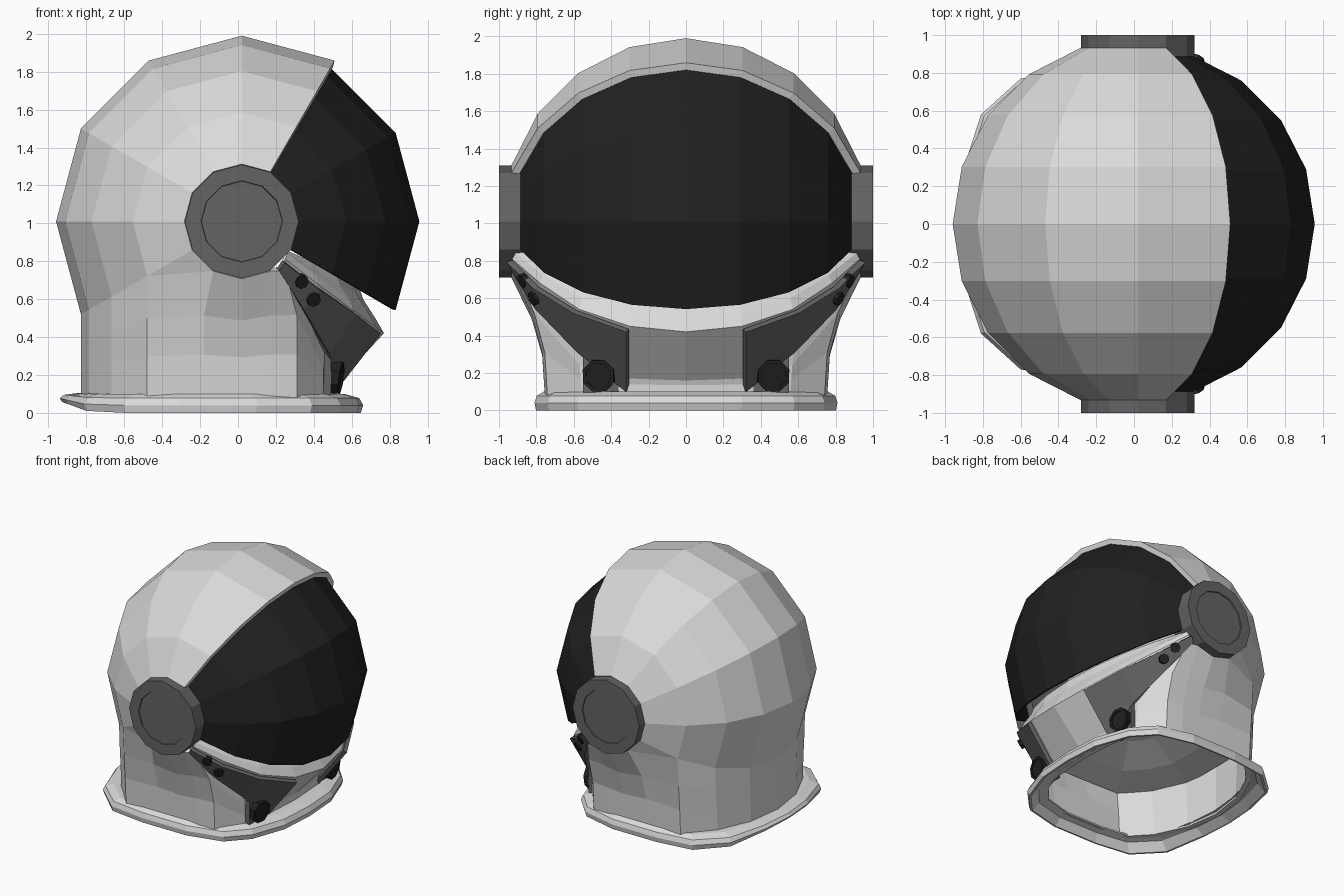
import bpy, bmesh
from math import sin, cos, radians, pi
from mathutils import Vector

cube = bpy.data.objects.get("Cube")
if cube:
    bpy.data.objects.remove(cube)

CX, CZ = 0.02, 1.01          # dome centre
CORE = Vector((0, 0, 0.9))   # faces are turned away from this point


def material(name, value):
    m = bpy.data.materials.new(name)
    m.use_nodes = True
    col = (value, value, value, 1)
    m.diffuse_color = col
    m.node_tree.nodes["Principled BSDF"].inputs["Base Color"].default_value = col
    return m


WHITE = material("shell white", 0.7)
GREY = material("fitting grey", 0.127)
BLACK = material("visor black", 0.0145)


def finish(bm, name, mat, outward=False, thick=0, offset=-1):
    bmesh.ops.remove_doubles(bm, verts=bm.verts, dist=0.0005)
    if outward:
        bm.normal_update()
        for f in bm.faces:
            if f.normal.dot(f.calc_center_median() - CORE) < 0:
                f.normal_flip()
    else:
        bmesh.ops.recalc_face_normals(bm, faces=bm.faces)
    me = bpy.data.meshes.new(name)
    bm.to_mesh(me)
    bm.free()
    me.materials.append(mat)
    ob = bpy.data.objects.new(name, me)
    bpy.context.collection.objects.link(ob)
    if thick:
        mod = ob.modifiers.new("thickness", "SOLIDIFY")
        mod.thickness, mod.offset = thick, offset
        mod.use_even_offset = True
    return ob


def grid(bm, rows, wrap=False):
    """Skin a list of equally long point rows."""
    vs = [[bm.verts.new(p) for p in row] for row in rows]
    n = len(rows[0])
    for a, b in zip(vs, vs[1:]):
        for i in range(n if wrap else n - 1):
            j = (i + 1) % n
            bm.faces.new((a[i], a[j], b[j], b[i]))


def ball(r, ang, lat):
    """Point on the dome, which has its poles on the y axis."""
    a, l = radians(ang), radians(lat)
    return (CX + r * cos(l) * cos(a), r * sin(l), CZ + r * cos(l) * sin(a))


def mirror_y(pts):
    return [(x, -y, z) for x, y, z in reversed(pts)]


def disc(name, mat, centre, axis, r, depth, sides, inset=0, spin=0):
    """Prism with an optional recessed centre on its outer face."""
    bm = bmesh.new()
    ring = [(r, -depth / 2), (r, depth / 2)]
    if inset:
        ring += [(inset, depth / 2), (inset * 0.99, depth / 2 - 0.008)]
    rot = Vector(axis).to_track_quat("Z", "Y")
    rows = []
    for rad, h in ring:
        rows.append([Vector(centre) + rot @ Vector((
            rad * cos(2 * pi * i / sides + spin), rad * sin(2 * pi * i / sides + spin), h))
            for i in range(sides)])
    grid(bm, rows, wrap=True)
    bmesh.ops.holes_fill(bm, edges=[e for e in bm.edges if e.is_boundary], sides=0)
    return finish(bm, name, mat)


# Dome and neck shell
R = 0.98
lats = range(-72, 73, 18)
bm = bmesh.new()
grid(bm, [[ball(R, a, l) for l in lats] for a in range(60, 211, 30)])
for s in (1, -1):
    corner = [ball(R, 210, s * 54), ball(R, 210, s * 72), ball(R, 240, s * 72)]
    bm.faces.new([bm.verts.new(p) for p in corner])


def neck_column(top, foot_x, spread):
    """Points down the neck; spread narrows y at each level."""
    x, y, z = top
    return [top] + [(foot_x, y * k, z + (0.08 - z) * t)
                    for k, t in zip(spread, (0.35, 0.66, 1))]


back = [ball(R, 210, l) for l in range(-54, 55, 18)]
columns = [neck_column(p, p[0], (0.985, 0.965, 0.95)) for p in back]
flare = (0.885, 0.825, 0.81)
half = [neck_column(ball(R, 240, 72), -0.18, flare),
        neck_column(ball(R, 270, 72), 0.02, flare),
        neck_column(ball(R, 300, 72), 0.17, flare),
        neck_column((0.25, 0.915, 0.75), 0.31, flare),
        neck_column((0.45, 0.58, 0.33), 0.45, (0.98, 0.97, 0.96)),
        neck_column((0.51, 0.31, 0.17), 0.5, (1, 1, 1))]
columns += half + [neck_column((0.53, 0, 0.165), 0.52, (1, 1, 1))]
columns += [[(x, -y, z) for x, y, z in c] for c in reversed(half)]
grid(bm, list(zip(*columns)), wrap=True)
finish(bm, "helmet_shell", WHITE, outward=True, thick=0.04)

# Shallow domed lining that closes the inside of the neck
half = [(-0.77, 0.28), (-0.64, 0.55), (-0.46, 0.74), (0.3, 0.76), (0.48, 0.5), (0.6, 0.27)]
rim = half + [(x, -y) for x, y in reversed(half)]
bm = bmesh.new()
grid(bm, [[(x * k, y * k, z) for x, y in rim]
          for k, z in ((1, 0.48), (0.7, 0.52), (0.35, 0.6))], wrap=True)
bmesh.ops.holes_fill(bm, edges=[e for e in bm.edges if e.is_boundary and
                                all(v.co.z > 0.55 for v in e.verts)], sides=0)
finish(bm, "neck_lining", WHITE, thick=0.02)

# Visor
bm = bmesh.new()
grid(bm, [[ball(0.937, a, l) for l in lats] for a in (60, 30, 0, -30)])
finish(bm, "visor", BLACK, outward=True, thick=0.02)

# Neck collar
half = [(0.64, 0.3), (0.54, 0.58), (0.39, 0.74), (0.1, 0.81), (-0.3, 0.81),
        (-0.6, 0.77), (-0.81, 0.58), (-0.91, 0.27)]
outline = [(0.66, 0)] + half + [(-0.94, 0)] + [(x, -y) for x, y in reversed(half)]
section = [(0.985, 0.99, 0), (1, 1, 0.04), (0.975, 0.985, 0.078), (0.88, 0.94, 0.1),
           (0.79, 0.87, 0.1), (0.79, 0.87, 0.088), (0.88, 0.94, 0.07), (0.965, 0.975, 0)]
bm = bmesh.new()
rows = []
for sx, sy, h in section + section[:1]:
    rows.append([(-0.14 + (x + 0.14) * sx, y * sy,
                  h + max(0, -0.78 - x) * 0.36 * (1 - h / 0.11)) for x, y in outline])
grid(bm, rows, wrap=True)
finish(bm, "neck_collar", WHITE)

# Chin guard
edge = [(0.25, 0.93, 0.81), (0.42, 0.78, 0.68), (0.61, 0.57, 0.54), (0.73, 0.3, 0.45)]
under = [(0.21, 0.91, 0.75), (0.35, 0.76, 0.54), (0.46, 0.56, 0.32), (0.51, 0.3, 0.17)]
edge += [(0.77, 0, 0.42)] + mirror_y(edge)
under += [(0.53, 0, 0.16)] + mirror_y(under)
inner, ridge, lip = [], [], []
for x, y, z in edge:
    t = (x - 0.25) / 0.52
    inner.append((0.25 + 0.38 * t, y * 0.93, 0.86 - 0.17 * t))
    ridge.append((0.255 + 0.405 * t, y * 0.95, 0.85 - 0.25 * t))
    lip.append((0.26 + 0.47 * t, y * 0.98, 0.84 - 0.35 * t))
bm = bmesh.new()
grid(bm, [inner, ridge, lip, edge, under])
finish(bm, "chin_guard", WHITE, outward=True, thick=0.02)

# Fittings on both sides
upper = [(0.24, 0.94, 0.80), (0.42, 0.80, 0.66), (0.61, 0.59, 0.53), (0.74, 0.31, 0.43)]
lower = [(0.21, 0.92, 0.76), (0.34, 0.79, 0.55), (0.47, 0.57, 0.32), (0.49, 0.31, 0.11)]
for s, label in ((1, "left"), (-1, "right")):
    def flip(p):
        return (p[0], p[1] * s, p[2])

    # Hinge cap at the pole of the dome
    disc(f"hinge_cap_{label}", GREY, (CX, s * 0.9, CZ), (0, s, 0), 0.3, 0.2, 12, inset=0.215)

    # Chin side plate
    bm = bmesh.new()
    grid(bm, [[flip(p) for p in upper], [flip(p) for p in lower]])
    finish(bm, f"chin_plate_{label}", GREY, outward=True, thick=0.03, offset=0.4)

    # Knob with its mount
    bm = bmesh.new()
    bmesh.ops.create_cube(bm, size=1)
    for v in bm.verts:
        v.co = Vector((0.455, s * 0.45, 0.21)) + Vector(
            (v.co.x * 0.07, v.co.y * 0.2, v.co.z * 0.23))
    finish(bm, f"knob_mount_{label}", GREY)
    disc(f"knob_{label}", BLACK, (0.515, s * 0.465, 0.187), (1, s * 0.15, -0.13),
         0.09, 0.06, 8, inset=0.07, spin=pi / 8)

    # Plate bolts
    for i, p in enumerate([(0.332, 0.868, 0.695), (0.396, 0.812, 0.6)]):
        disc(f"bolt_{label}_{i + 1}", BLACK, flip(p), flip((0.39, 0.85, -0.35)),
             0.038, 0.034, 8)
